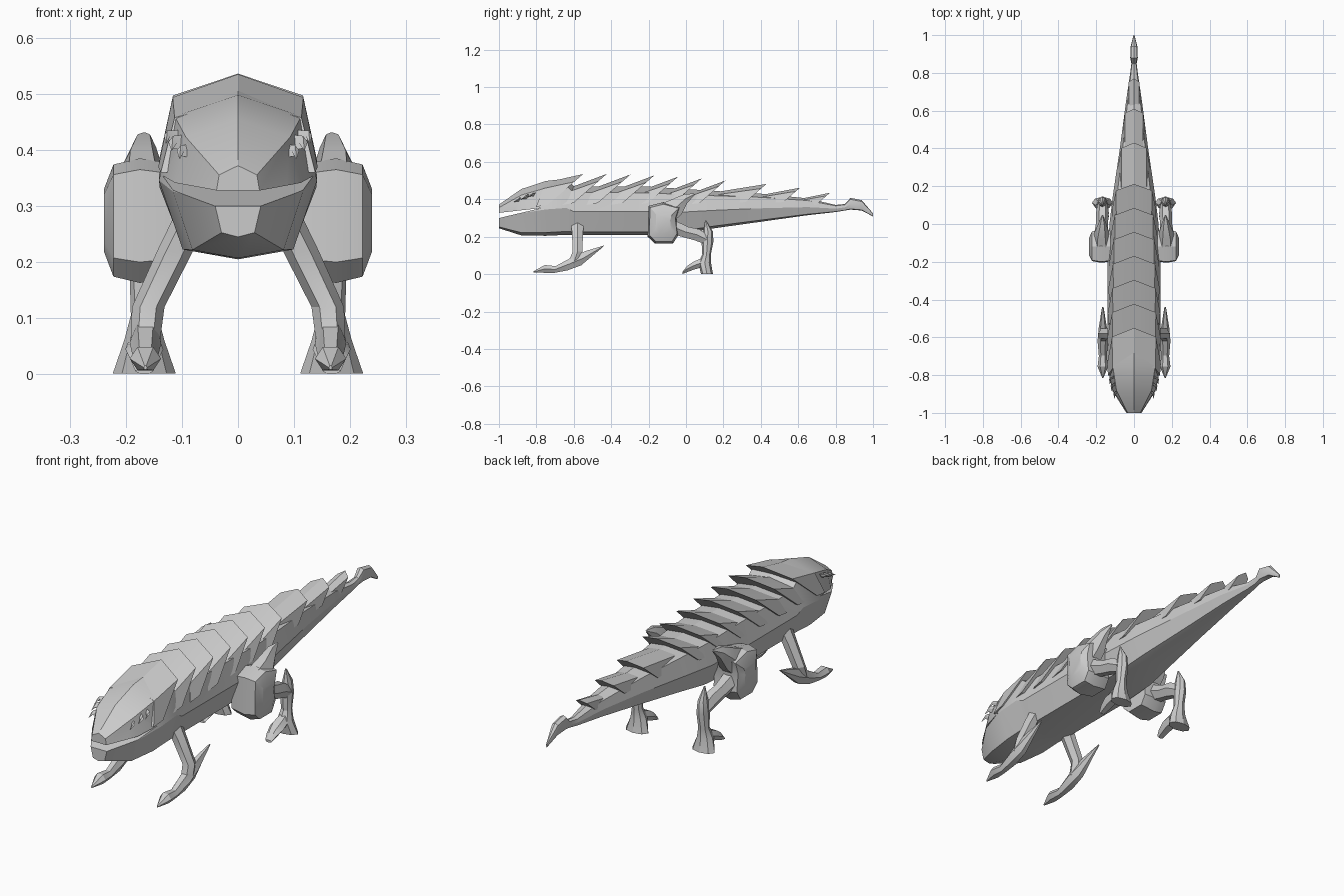
import bpy, bmesh
from math import cos, sin, pi, radians


def finish(name, rings, mirror=False, angle=25):
    """Skin a list of equal-length rings and cap both ends."""
    bm = bmesh.new()
    vs = [[bm.verts.new(p) for p in r] for r in rings]
    n = len(rings[0])
    for a, b in zip(vs, vs[1:]):
        for i in range(n):
            j = (i + 1) % n
            bm.faces.new((a[i], a[j], b[j], b[i]))
    bm.faces.new(vs[0])
    bm.faces.new(vs[-1][::-1])
    bmesh.ops.recalc_face_normals(bm, faces=bm.faces)
    me = bpy.data.meshes.new(name)
    bm.to_mesh(me)
    bm.free()
    ob = bpy.data.objects.new(name, me)
    bpy.context.collection.objects.link(ob)
    if mirror:
        m = ob.modifiers.new("mirror", 'MIRROR')
        m.use_mirror_merge = False
    smooth(ob, angle)
    return ob


def smooth(ob, angle):
    bpy.ops.object.select_all(action='DESELECT')
    ob.select_set(True)
    bpy.context.view_layer.objects.active = ob
    bpy.ops.object.shade_smooth_by_angle(angle=radians(angle))


def limb(name, stations, n=6):
    """Station: x, y, z, half width in x, half width in the yz plane, tilt of that axis from +y."""
    rings = []
    for x, y, z, rx, r, a in stations:
        a = radians(a)
        rings.append([(x + rx * cos(2 * pi * i / n),
                       y + r * sin(2 * pi * i / n) * cos(a),
                       z + r * sin(2 * pi * i / n) * sin(a)) for i in range(n)])
    return finish(name, rings, mirror=True)


def body_ring(y, zb, zt, w):
    h = zt - zb
    half = [(0.8 * w, zb + 0.87 * h), (w, zb + 0.48 * h), (0.7 * w, zb + 0.06 * h)]
    return ([(0, y, zt)] + [(x, y, z) for x, z in half] + [(0, y, zb)]
            + [(-x, y, z) for x, z in reversed(half)])


# body from snout to tail tip: y, bottom, top, half width
body = finish("body", [body_ring(*s) for s in (
    (-1.0, 0.245, 0.372, 0.042), (-0.88, 0.207, 0.455, 0.116), (-0.75, 0.205, 0.498, 0.141),
    (-0.64, 0.21, 0.51, 0.141), (-0.60, 0.21, 0.47, 0.14), (-0.2, 0.21, 0.468, 0.14),
    (0.0, 0.22, 0.455, 0.13), (0.15, 0.245, 0.445, 0.112), (0.4, 0.28, 0.43, 0.075),
    (0.65, 0.315, 0.405, 0.042), (0.8, 0.332, 0.37, 0.02), (0.85, 0.34, 0.375, 0.014),
    (0.88, 0.345, 0.408, 0.02), (0.94, 0.34, 0.395, 0.018), (1.0, 0.308, 0.325, 0.003))])

# mouth opening cut as a wedge
cutter = finish("mouth_cutter", [[(x, -1.05, 0.288), (x, -1.05, 0.322), (x, -0.77, 0.354)]
                                 for x in (-0.3, 0.3)])
cutter.hide_render = True
mod = body.modifiers.new("mouth", 'BOOLEAN')
mod.operation = 'DIFFERENCE'
mod.solver = 'EXACT'
mod.object = cutter
bpy.context.view_layer.objects.active = body
bpy.ops.object.modifier_apply(modifier=mod.name)
bpy.data.objects.remove(cutter)
smooth(body, 25)


# overlapping back plates with slanted rear edges
def plate_ring(y, top, low, w, slope):
    pts = [(0, top), (0.82 * w, top - 0.25 * (top - low)), (w, low)]
    ring = pts + [(-x, z) for x, z in pts[:0:-1]]
    return [(x, y + slope * (z - top), z) for x, z in ring]


# tip y, tip height, lower edge, rear half width, length
plates = [(-0.55, 0.535, 0.37, 0.142, 0.2)]
plates += [(-0.55 + 0.127 * i, 0.537 - 0.001 * i * i, 0.38, 0.142 - 0.0007 * i * i, 0.2)
           for i in range(1, 7)]
plates += [(0.43, 0.482, 0.385, 0.082, 0.28), (0.61, 0.462, 0.385, 0.058, 0.24),
           (0.77, 0.435, 0.37, 0.034, 0.22)]
for i, (y, top, low, w, ln) in enumerate(plates):
    y0 = y - ln
    front = 0.49 if i == 0 else top - 0.075 if i < 7 else top - 0.045
    finish(f"back_plate_{i + 1}", [plate_ring(y0, front, low - 0.01, w * 0.97, 0.4),
                                   plate_ring(y, top, low, w, 1.15)])

# small spikes around each eye
for i, (x, y, z, r) in enumerate(((0.098, -0.905, 0.393, 0.014), (0.112, -0.865, 0.408, 0.016),
                                  (0.122, -0.83, 0.42, 0.012))):
    limb(f"eye_spike_{i + 1}", [(x - 0.015, y + 0.02, z + 0.005, r * 0.6, r, 60),
                                (x + 0.004, y + 0.01, z + 0.006, r * 0.5, r * 0.8, 60),
                                (x + 0.006, y - 0.018, z - 0.008, 0.001, 0.001, 60)], 4)

# front legs: upper limb, then forearm with rear spike and pointed foot
limb("front_upper_leg", [(0.075, -0.58, 0.29, 0.035, 0.042, 0), (0.112, -0.58, 0.22, 0.032, 0.034, 0),
                         (0.16, -0.58, 0.12, 0.029, 0.03, 0), (0.165, -0.60, 0.06, 0.026, 0.035, 0)])
limb("front_foot", [(0.165, -0.44, 0.15, 0.004, 0.004, 60), (0.165, -0.55, 0.085, 0.022, 0.045, 75),
                    (0.165, -0.62, 0.056, 0.028, 0.044, 70), (0.165, -0.70, 0.025, 0.021, 0.021, 80),
                    (0.165, -0.755, 0.028, 0.028, 0.024, 90), (0.165, -0.815, 0.012, 0.003, 0.004, 90)])

# rear thighs: rounded slab with a swept spike on top
thigh = [(-0.2, 0.365), (-0.205, 0.2), (-0.165, 0.163), (-0.07, 0.163), (-0.04, 0.21),
         (-0.05, 0.3), (-0.03, 0.36), (-0.12, 0.385)]
cy, cz = -0.12, 0.275
finish("rear_thigh", [[(x, cy + s * (y - cy), cz + s * (z - cz)) for y, z in thigh]
                      for x, s in ((0.105, 0.9), (0.175, 1.0), (0.222, 0.9), (0.239, 0.5))], mirror=True)
limb("thigh_spike", [(0.17, -0.13, 0.31, 0.05, 0.075, 125), (0.172, -0.05, 0.36, 0.04, 0.055, 125),
                     (0.168, 0.0, 0.405, 0.022, 0.028, 110), (0.167, 0.045, 0.427, 0.004, 0.005, 110)])

# rear shin, hock with upward spike, flared foot
limb("rear_shin", [(0.175, -0.09, 0.26, 0.042, 0.045, 80), (0.17, 0.0, 0.225, 0.032, 0.035, 70),
                   (0.167, 0.06, 0.21, 0.034, 0.037, 70), (0.167, 0.11, 0.185, 0.026, 0.03, 70)])
limb("rear_ankle", [(0.167, 0.105, 0.288, 0.003, 0.003, 0), (0.167, 0.117, 0.23, 0.02, 0.026, 0),
                    (0.167, 0.115, 0.175, 0.026, 0.032, 0), (0.167, 0.11, 0.105, 0.024, 0.023, 0),
                    (0.167, 0.1, 0.06, 0.036, 0.034, 0), (0.167, 0.112, 0.002, 0.056, 0.032, 0)], 8)
limb("rear_toe", [(0.167, 0.11, 0.07, 0.024, 0.03, 90), (0.167, 0.04, 0.045, 0.034, 0.025, 90),
                  (0.167, 0.0, 0.025, 0.024, 0.024, 70), (0.167, -0.02, 0.006, 0.016, 0.006, 90)])
